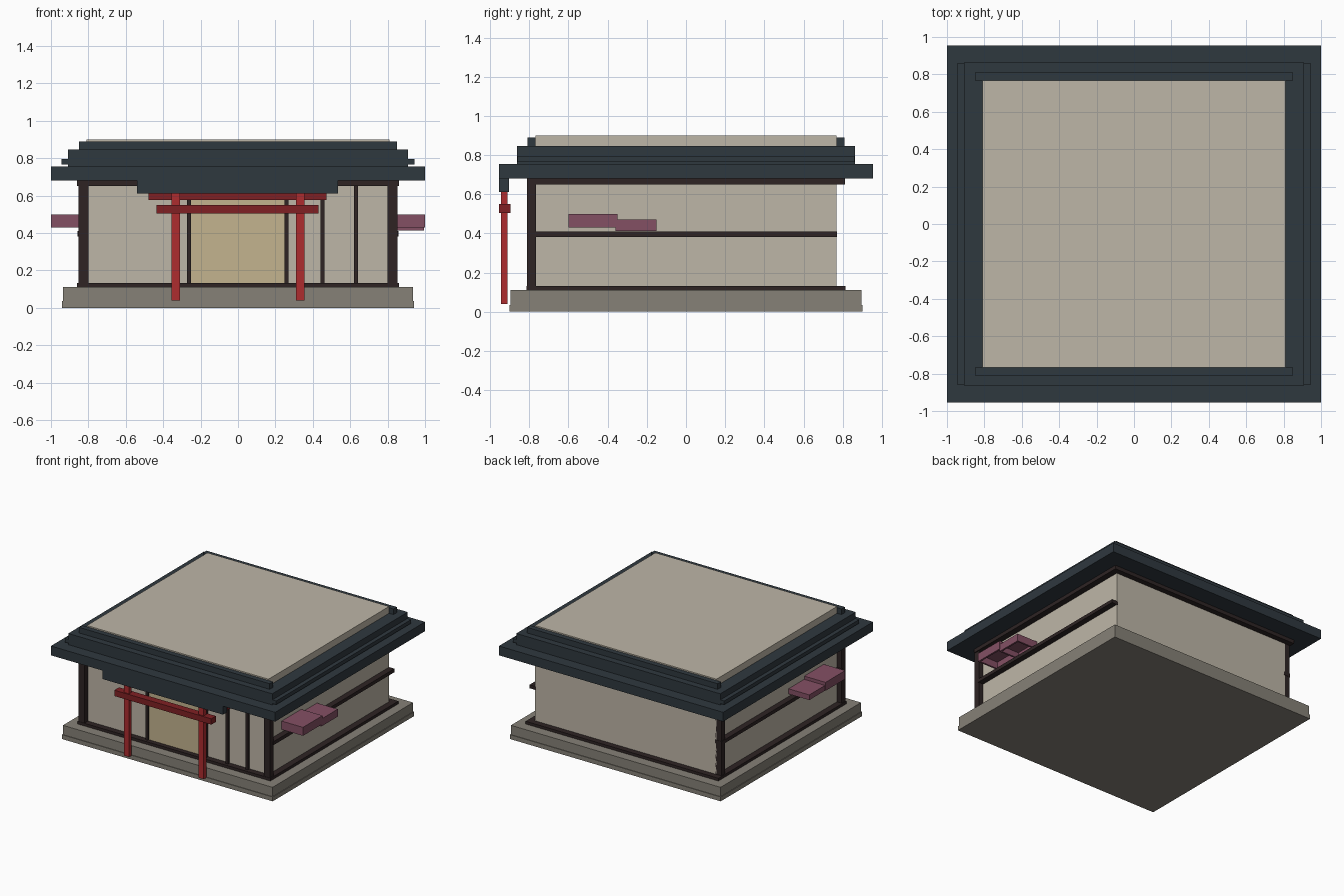
import bpy
import bmesh
from mathutils import Vector

cube = bpy.data.objects.get("Cube")
if cube:
    bpy.data.objects.remove(cube, do_unlink=True)


def material(name, rgb):
    """Flat colour from 0-255 display values, stored as linear."""
    lin = [((c / 255 + 0.055) / 1.055) ** 2.4 for c in rgb] + [1.0]
    m = bpy.data.materials.new(name)
    m.use_nodes = True
    m.diffuse_color = lin
    bsdf = m.node_tree.nodes["Principled BSDF"]
    bsdf.inputs["Base Color"].default_value = lin
    bsdf.inputs["Roughness"].default_value = 0.9
    return m


plaster = material("warm plaster", (190, 182, 167))
stone = material("grey stone", (134, 129, 119))
slate = material("dark slate", (47, 56, 63))
timber = material("dark timber", (46, 36, 36))
red = material("red paint", (173, 44, 47))
deep_red = material("deep red paint", (128, 32, 36))
paper = material("tan paper", (196, 179, 143))
mauve = material("mauve awning", (132, 80, 100))


def box(name, mat, x, y, z, open_bottom=False):
    """Box between the (low, high) limits on each axis."""
    low, high = Vector((x[0], y[0], z[0])), Vector((x[1], y[1], z[1]))
    bm = bmesh.new()
    bmesh.ops.create_cube(bm, size=1)
    for v in bm.verts:
        v.co = (low + high) / 2 + v.co * (high - low)
    if open_bottom:
        bm.normal_update()
        bottom = [f for f in bm.faces if f.normal.z < -0.5]
        bmesh.ops.delete(bm, geom=bottom, context='FACES_ONLY')
    mesh = bpy.data.meshes.new(name)
    bm.to_mesh(mesh)
    bm.free()
    mesh.materials.append(mat)
    obj = bpy.data.objects.new(name, mesh)
    bpy.context.collection.objects.link(obj)
    if open_bottom:
        shell = obj.modifiers.new("shell", 'SOLIDIFY')
        shell.thickness = 0.02
        shell.offset = -1
    return obj


def slab(name, mat, half_x, half_y, z):
    return box(name, mat, (-half_x, half_x), (-half_y, half_y), z)


def span(side, inner, outer):
    """Mirrored x limits for side -1 or 1."""
    return tuple(sorted((side * inner, side * outer)))


# Stone base and plaster body
slab("base_footing", stone, 0.94, 0.9, (0, 0.035))
slab("base_plinth", stone, 0.935, 0.895, (0.035, 0.11))
slab("hall_body", plaster, 0.81, 0.768, (0.11, 0.9))

# Timber sill and wall plate
slab("sill", timber, 0.86, 0.815, (0.11, 0.132))
slab("wall_plate", timber, 0.86, 0.812, (0.65, 0.68))

# Stepped roof
slab("eave", slate, 1.0, 0.955, (0.68, 0.755))
slab("roof_lower_step", slate, 0.91, 0.863, (0.755, 0.8))
slab("roof_upper_step", slate, 0.91, 0.863, (0.8, 0.845))
for side, label in ((-1, "right"), (1, "left")):
    box("roof_side_trim_" + label, slate, span(side, 0.9, 0.943), (-0.86, 0.86), (0.765, 0.795))
for y, label in (((-0.81, -0.768), "front"), ((0.768, 0.81), "back")):
    box("roof_ridge_" + label, slate, (-0.85, 0.85), y, (0.845, 0.89))
box("entrance_eave", slate, (-0.54, 0.535), (-0.955, -0.905), (0.612, 0.68))

# Timber frame of the front
front = (-0.812, -0.765)
wall_height = (0.12, 0.66)
for side, label in ((-1, "right"), (1, "left")):
    box("front_corner_post_" + label, timber, span(side, 0.8, 0.853), front, wall_height)
    box("side_rail_" + label, timber, span(side, 0.8, 0.857), (-0.77, 0.77), (0.382, 0.41))
box("back_corner_post", timber, (-0.853, -0.8), (0.72, 0.768), wall_height)
for i, x in enumerate((-0.263, 0.26, 0.452, 0.63)):
    box("front_stud_%d" % (i + 1), timber, (x - 0.011, x + 0.011), (-0.79, -0.765), wall_height)

# Door and lintel
box("door_panel", paper, (-0.252, 0.25), (-0.777, -0.768), (0.132, 0.6))
box("door_lintel", deep_red, (-0.478, 0.472), (-0.81, -0.765), (0.575, 0.612))

# Entrance gate
for side, label in ((-1, "right"), (1, "left")):
    box("gate_post_" + label, red, span(side, 0.31, 0.356), (-0.945, -0.912), (0.04, 0.63))
box("gate_beam", deep_red, (-0.435, 0.43), (-0.955, -0.895), (0.503, 0.55))

# Paired side awnings, open underneath
for side, label, drop in ((-1, "right", 0.43), (1, "left", 0.412)):
    box("front_awning_" + label, mauve, span(side, 0.81, 1.0), (-0.6, -0.35), (0.43, 0.498), True)
    box("rear_awning_" + label, mauve, span(side, 0.81, 0.995), (-0.36, -0.15), (drop, 0.472), True)
